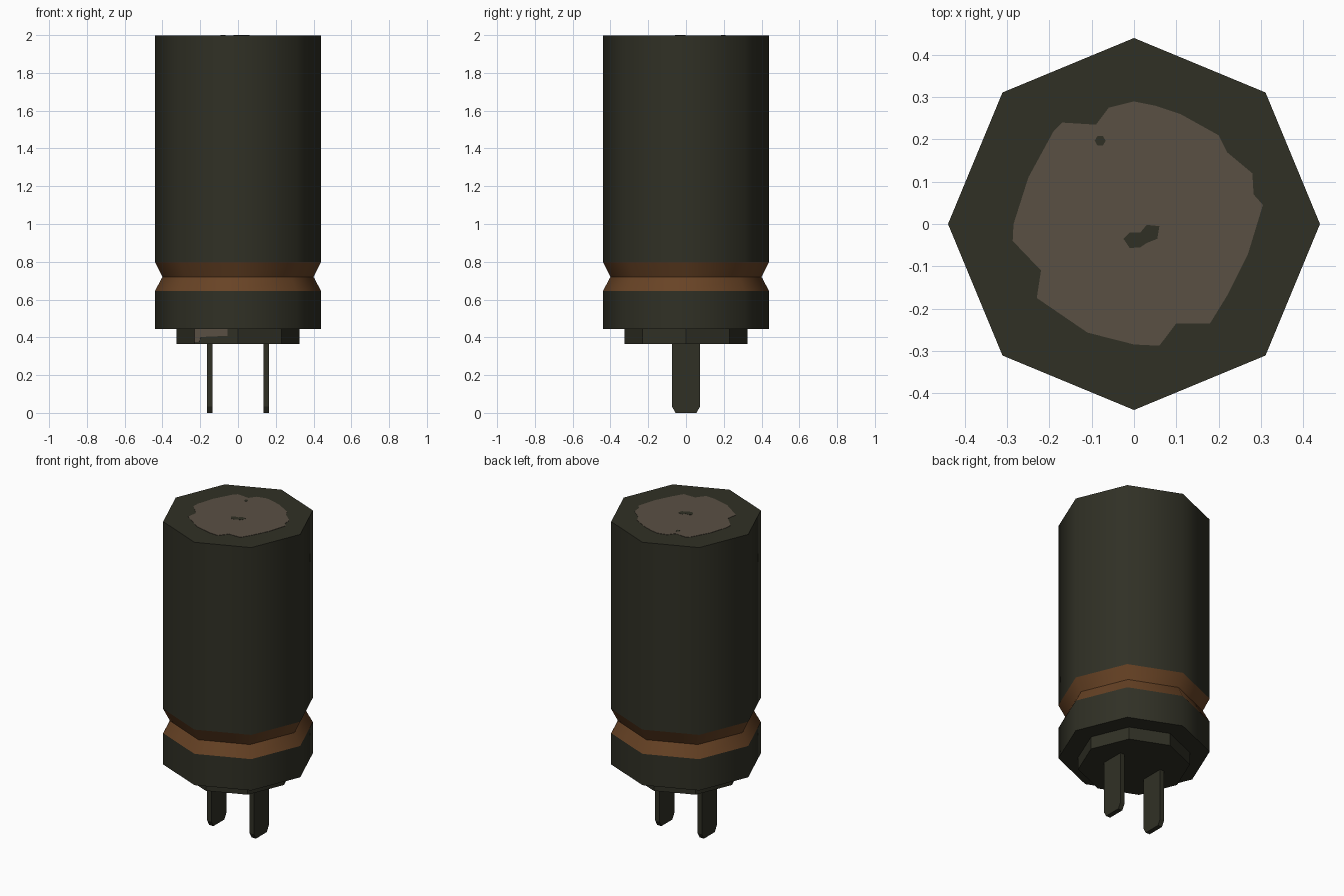
import bpy, bmesh, math
from mathutils import Vector

if "Cube" in bpy.data.objects:
    bpy.data.objects.remove(bpy.data.objects["Cube"])


def material(name, rgb):
    def lin(c):
        c /= 255
        return c / 12.92 if c <= 0.04045 else ((c + 0.055) / 1.055) ** 2.4
    m = bpy.data.materials.new(name)
    m.diffuse_color = (*[lin(c) for c in rgb], 1)
    m.use_nodes = True
    m.node_tree.nodes["Principled BSDF"].inputs["Base Color"].default_value = m.diffuse_color
    return m


DARK = material("dark olive", (48, 48, 37))
COPPER = material("copper brown", (104, 67, 37))
TAN = material("worn tan", (90, 80, 68))


def finish(bm, name, mats):
    bmesh.ops.recalc_face_normals(bm, faces=bm.faces[:])
    me = bpy.data.meshes.new(name)
    bm.to_mesh(me)
    bm.free()
    for m in mats:
        me.materials.append(m)
    ob = bpy.data.objects.new(name, me)
    bpy.context.collection.objects.link(ob)
    return ob


def octagon_stack(name, profile, mats, smooth=False, copper=None):
    """Eight-sided lathe of (radius, z) rings, corners on the axes."""
    bm = bmesh.new()
    rings = [[bm.verts.new((r * math.cos(i * math.pi / 4), r * math.sin(i * math.pi / 4), z))
              for i in range(8)] for r, z in profile]
    for a, b in zip(rings, rings[1:]):
        for i in range(8):
            j = (i + 1) % 8
            f = bm.faces.new((a[i], a[j], b[j], b[i]))
            f.smooth = smooth
            z = f.calc_center_median().z
            if copper and copper[0] < z < copper[1]:
                f.material_index = 1
    bm.faces.new(rings[0][::-1])
    bm.faces.new(rings[-1])
    # rings stay crisp, only the corners around the can are smoothed
    for e in bm.edges:
        if abs(e.verts[0].co.z - e.verts[1].co.z) < 1e-5:
            e.smooth = False
    return finish(bm, name, mats)


def prism(name, pts, offset, mat):
    """Solid from an outline of 3D points pushed along offset."""
    bm = bmesh.new()
    face = bm.faces.new([bm.verts.new(p) for p in pts])
    ext = bmesh.ops.extrude_face_region(bm, geom=[face], use_keep_orig=True)
    bmesh.ops.translate(bm, verts=[v for v in ext["geom"] if isinstance(v, bmesh.types.BMVert)],
                        vec=Vector(offset))
    return finish(bm, name, [mat])


# Can with crimped groove, and the plug under it
octagon_stack("can", [(0.44, 0.445), (0.44, 0.645), (0.4, 0.72), (0.44, 0.8), (0.44, 1.997)],
              [DARK, COPPER], True, (0.64, 0.81))
octagon_stack("base_plug", [(0.325, 0.365), (0.325, 0.446)], [DARK])

# Two flat contact pins with chamfered tips
PIN = [(-0.055, 0), (0.055, 0), (0.075, 0.035), (0.075, 0.366), (-0.075, 0.366), (-0.075, 0.035)]
for side, x in (("left", -0.15), ("right", 0.15)):
    prism(side + "_pin", [(x - 0.015, y, z) for y, z in PIN], (0.03, 0, 0), DARK)

# Worn patch on the top, with dark specks
WORN = [(0, 0.29), (0.05, 0.28), (0.11, 0.26), (0.2, 0.21), (0.22, 0.17), (0.28, 0.12),
        (0.283, 0.07), (0.305, 0.045), (0.27, -0.07), (0.22, -0.17), (0.18, -0.235),
        (0.1, -0.235), (0.06, -0.288), (0, -0.285), (-0.11, -0.257), (-0.23, -0.175),
        (-0.22, -0.11), (-0.287, -0.04), (-0.285, 0), (-0.25, 0.11), (-0.19, 0.22),
        (-0.17, 0.24), (-0.09, 0.235), (-0.06, 0.275)]
prism("worn_top", [(x, y, 1.996) for x, y in WORN], (0, 0, 0.003), TAN)
SPECK = [(-0.025, -0.035), (-0.01, -0.057), (0.015, -0.055), (0.03, -0.045), (0.055, -0.035),
         (0.06, -0.005), (0.03, -0.002), (0.015, -0.02), (-0.01, -0.02)]
prism("centre_speck", [(x, y, 1.997) for x, y in SPECK], (0, 0, 0.003), DARK)
prism("small_speck", [(-0.08 + 0.013 * math.cos(i * math.pi / 3),
                       0.197 + 0.013 * math.sin(i * math.pi / 3), 1.997) for i in range(6)],
      (0, 0, 0.003), DARK)

# Worn patch on the front left face of the plug
a = Vector((0, -0.325, 0))
b = Vector((-0.325 * math.sqrt(0.5), -0.325 * math.sqrt(0.5), 0))
n = Vector((b.y - a.y, a.x - b.x, 0)).normalized()
if n.y > 0:
    n = -n
SCUFF = [(0.24, 0.444), (0.24, 0.408), (0.85, 0.402), (0.9, 0.375), (1, 0.375), (1, 0.444)]
prism("plug_scuff", [a.lerp(b, t) + Vector((0, 0, z)) for t, z in SCUFF], n * 0.002, TAN)
